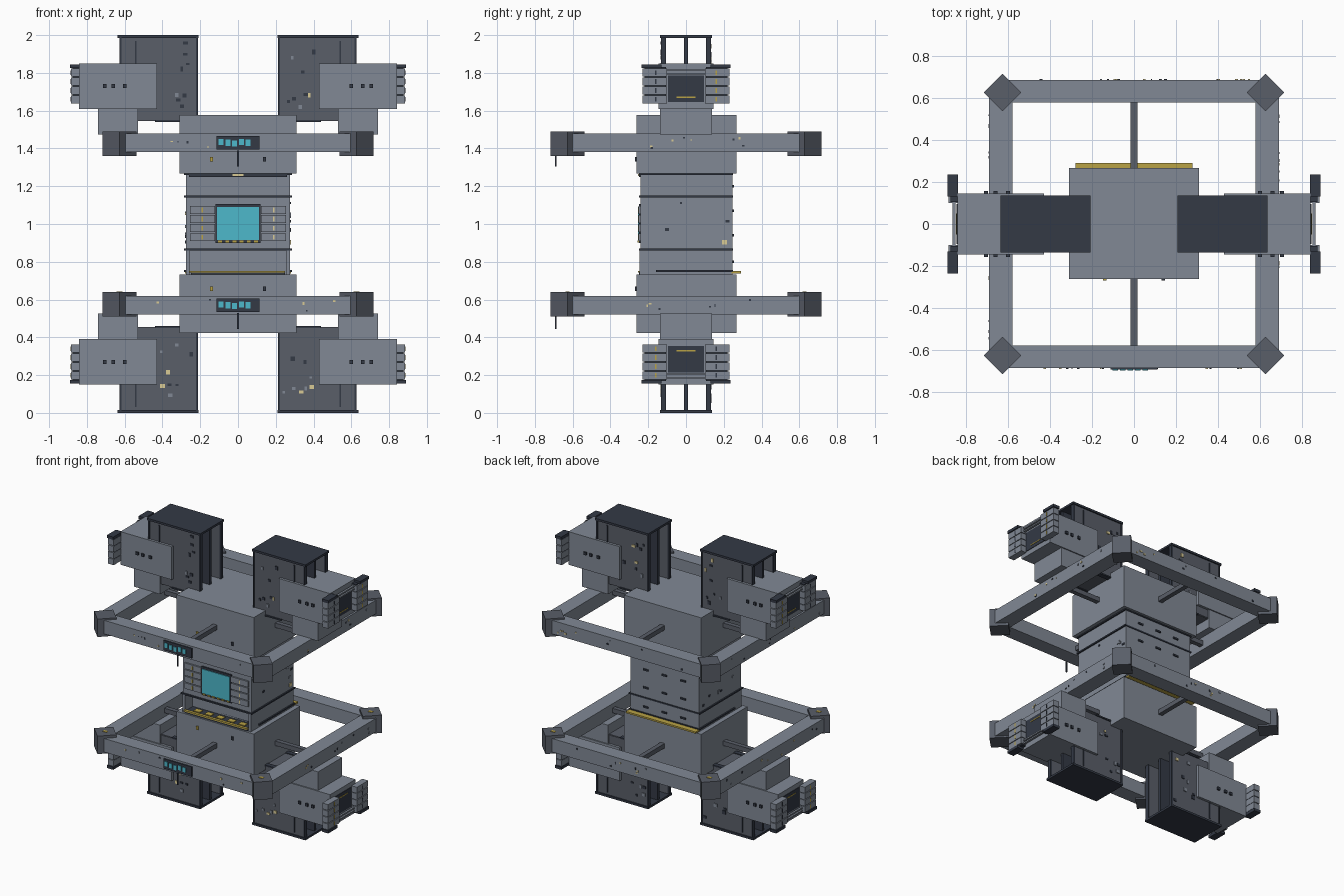
import bpy, random
from math import radians
from mathutils import Vector

random.seed(4)
if "Cube" in bpy.data.objects:
    bpy.data.objects.remove(bpy.data.objects["Cube"], do_unlink=True)


def material(name, rgb):
    m = bpy.data.materials.new(name)
    m.use_nodes = True
    m.diffuse_color = (*rgb, 1)
    m.node_tree.nodes["Principled BSDF"].inputs["Base Color"].default_value = (*rgb, 1)
    return m


LIGHT = material("light_grey", (0.22, 0.25, 0.30))
DARK = material("dark_grey", (0.10, 0.112, 0.14))
CHAR = material("charcoal", (0.033, 0.041, 0.06))
CYAN = material("cyan_glass", (0.075, 0.48, 0.60))
GOLD = material("gold", (0.48, 0.36, 0.06))
PALE = material("pale_yellow", (0.70, 0.60, 0.30))


def box(name, x, y, z, mat, turn=0):
    """Box spanning the (low, high) pairs x, y and z."""
    lo, hi = Vector((x[0], y[0], z[0])), Vector((x[1], y[1], z[1]))
    bpy.ops.mesh.primitive_cube_add(size=1, location=(lo + hi) / 2,
                                    rotation=(0, 0, radians(turn)))
    ob = bpy.context.object
    ob.name = name
    ob.scale = [abs(a) for a in hi - lo]
    ob.data.materials.append(mat)
    return ob


def span(c, w):
    return (c - w / 2, c + w / 2)


def flip(r, s):
    return (r[0] * s, r[1] * s)


def up(r, s):
    """Range measured from the mid plane, on the upper or lower side."""
    return (1 + s * r[0], 1 + s * r[1])


def studs(name, count, x, y, z, axis, size=0.022):
    """Scattered small raised fittings on a flat face."""
    for _ in range(count):
        c = [random.uniform(*sorted(r)) for r in (x, y, z)]
        w = [size * random.uniform(0.5, 1.2) for _ in range(3)]
        w[axis] = 0.008
        box(name, *[span(a, b) for a, b in zip(c, w)],
            random.choice([CHAR, CHAR, LIGHT, PALE]))


# Central core, with an open bay low on the front
box("core", (-0.275, 0.275), (-0.24, 0.245), (0.865, 1.28), LIGHT)
box("core_base", (-0.265, 0.265), (-0.16, 0.245), (0.72, 0.87), LIGHT)
for s in (-1, 1):
    box("bay_wall", flip((0.255, 0.275), s), (-0.245, 0.245), (0.72, 0.87), LIGHT)
box("bay_tray", (-0.25, 0.25), (-0.25, -0.16), (0.73, 0.745), CHAR)
box("bay_lip", (-0.26, 0.25), (-0.255, -0.235), (0.742, 0.752), GOLD)
for i in range(5):
    box("bay_marker", span(-0.18 + i * 0.09, 0.05), (-0.22, -0.18), (0.744, 0.75), GOLD)
box("rear_sill", (-0.28, 0.28), (0.24, 0.29), (0.738, 0.75), GOLD)
box("upper_sill", (-0.26, 0.26), (-0.25, -0.23), (1.25, 1.262), CHAR)
box("upper_sill_light", span(0, 0.06), (-0.253, -0.23), (1.253, 1.265), PALE)
for z in (0.865, 1.145, 1.265):
    box("core_seam", (-0.285, 0.285), (-0.25, 0.25), span(z, 0.01), CHAR)
box("core_seam", (-0.285, 0.285), (-0.16, 0.25), span(0.752, 0.01), CHAR)

# Front window with slatted shutters
box("window_frame", (-0.12, 0.12), (-0.25, -0.24), (0.9, 1.105), CHAR)
box("window", (-0.112, 0.112), (-0.255, -0.245), (0.915, 1.09), CYAN)
for i in range(6):
    box("window_light", span(-0.095 + i * 0.038, 0.02), (-0.256, -0.24), (0.902, 0.912), GOLD)
for s in (-1, 1):
    for i in range(4):
        z = 0.93 + i * 0.048
        box("shutter_slat", flip((0.122, 0.255), s), (-0.252, -0.24), span(z, 0.042), LIGHT)
        box("shutter_mark", span(s * 0.19, 0.008), (-0.255, -0.24), span(z, 0.025),
            GOLD if s < 0 else PALE)
for s in (-1, 1):
    studs("core_fitting", 7, (s * 0.276,) * 2, (-0.18, 0.22), (0.9, 1.12), 0)
for z in (0.8, 0.94, 1.07, 1.2):
    for x in (-0.15, 0, 0.15):
        box("rear_latch", span(x, 0.04), (0.24, 0.253), span(z, 0.012), CHAR)


def end_clamp(sx, sz):
    """Slatted clamp at the outer end of an arm."""
    box("clamp_window", flip((0.835, 0.846), sx), (-0.095, 0.095), up((0.645, 0.785), sz), CHAR)
    box("clamp_window_light", flip((0.84, 0.849), sx), (-0.05, 0.05), up((0.668, 0.674), sz), GOLD)
    for z in (0.795, 0.815):
        box("clamp_rail", flip((0.85, 0.865), sx), (-0.14, 0.14), up(span(z, 0.01), sz), LIGHT)
    for sy in (-1, 1):
        box("clamp_core", flip((0.84, 0.875), sx), flip((0.105, 0.22), sy),
            up((0.64, 0.83), sz), CHAR)
        for i in range(4):
            z = 0.66 + i * 0.047
            box("clamp_slat", flip((0.838, 0.885), sx), flip((0.1, 0.23), sy),
                up(span(z, 0.042), sz), LIGHT)
            box("clamp_mark", flip((0.87, 0.888), sx), span(sy * 0.16, 0.007),
                up(span(z, 0.025), sz), GOLD if sy * sz > 0 else CHAR)
        cap = box("clamp_cap", flip((0.838, 0.89), sx), flip((0.13, 0.235), sy),
                  up((0.825, 0.845), sz), CHAR)
        bev = cap.modifiers.new("round", "BEVEL")
        bev.width, bev.segments = 0.006, 2


def arm(sx, sz):
    """Open ended bay, arm body and bracket on one side of the frame."""
    X = lambda a, b: flip((a, b), sx)
    Z = lambda a, b: up((a, b), sz)
    for sy in (-1, 1):
        box("bay_side", X(0.215, 0.625), flip((0.108, 0.128), sy), Z(0.55, 0.99), DARK)
        for a in (0.212, 0.618):
            box("bay_edge", X(a, a + 0.01), flip((0.105, 0.133), sy), Z(0.55, 0.99), CHAR)
        box("side_slot", X(0.538, 0.546), flip((0.126, 0.133), sy), Z(0.85, 0.97), CHAR)
        box("bay_foot", X(0.25, 0.44), flip((0.1, 0.135), sy), Z(0.54, 0.55), CHAR)
        studs("bay_fitting", 8, X(0.24, 0.41), (sy * 0.13,) * 2, Z(0.58, 0.97), 1)
        for x in (0.6, 0.66, 0.705):
            box("arm_bolt", span(sx * x, 0.02), flip((0.145, 0.157), sy),
                Z(0.72, 0.74), CHAR)
    box("bay_divider", X(0.22, 0.62), (-0.01, 0.01), Z(0.55, 0.99), CHAR)
    box("bay_floor", X(0.215, 0.625), (-0.125, 0.125), Z(0.545, 0.565), DARK)
    box("bay_roof", X(0.208, 0.637), (-0.137, 0.137), Z(0.985, 1.0), CHAR)
    box("arm_body", X(0.43, 0.842), (-0.146, 0.146), Z(0.61, 0.85), LIGHT)
    box("arm_bracket", X(0.53, 0.74), (-0.138, 0.138), Z(0.475, 0.62), LIGHT)
    end_clamp(sx, sz)


for sz in (-1, 1):
    Z = lambda a, b: up((a, b), sz)
    # Hub block
    box("hub_block", (-0.31, 0.31), (-0.262, 0.268), Z(0.268, 0.578), LIGHT)
    for x in (-0.14, 0.14):
        box("hub_light", span(x, 0.016), (-0.27, -0.26), Z(0.33, 0.355), GOLD if x < 0 else CHAR)
    # Square ring, spokes and corner posts
    for s in (-1, 1):
        box("ring_beam_long", (-0.65, 0.65), flip((0.578, 0.686), s), Z(0.38, 0.478), LIGHT)
        box("ring_beam_side", flip((0.58, 0.69), s), (-0.65, 0.65), Z(0.38, 0.478), LIGHT)
        box("spoke_long", span(0, 0.033), flip((0.26, 0.59), s), Z(0.412, 0.445), DARK)
        box("spoke_side", flip((0.3, 0.59), s), span(0, 0.033), Z(0.412, 0.445), DARK)
        studs("ring_fitting", 9, (-0.55, 0.55), (s * 0.686,) * 2, Z(0.4, 0.46), 1, 0.012)
        studs("ring_fitting", 9, (s * 0.69,) * 2, (-0.55, 0.55), Z(0.4, 0.46), 0, 0.012)
        for t in (-1, 1):
            box("corner_post", span(s * 0.627, 0.127), span(t * 0.627, 0.127),
                Z(0.36, 0.49), DARK, 45)
            if sz < 0:
                box("corner_light", span(s * 0.627, 0.03), span(t * 0.627, 0.02),
                    (0.638, 0.643), GOLD)
    # Front display and mast
    mid = 1 + sz * 0.43
    box("display_panel", (-0.113, 0.113), (-0.694, -0.684), span(mid, 0.072), CHAR)
    for i in range(5):
        box("display_cell", span(-0.09 + i * 0.036, 0.026), (-0.698, -0.69),
            span(mid - 0.004 * (i % 3 - 1), 0.034), CYAN)
    box("mast", span(0, 0.008), span(-0.69, 0.008), (mid - 0.125, mid - 0.04), CHAR)
    for sx in (-1, 1):
        arm(sx, sz)
